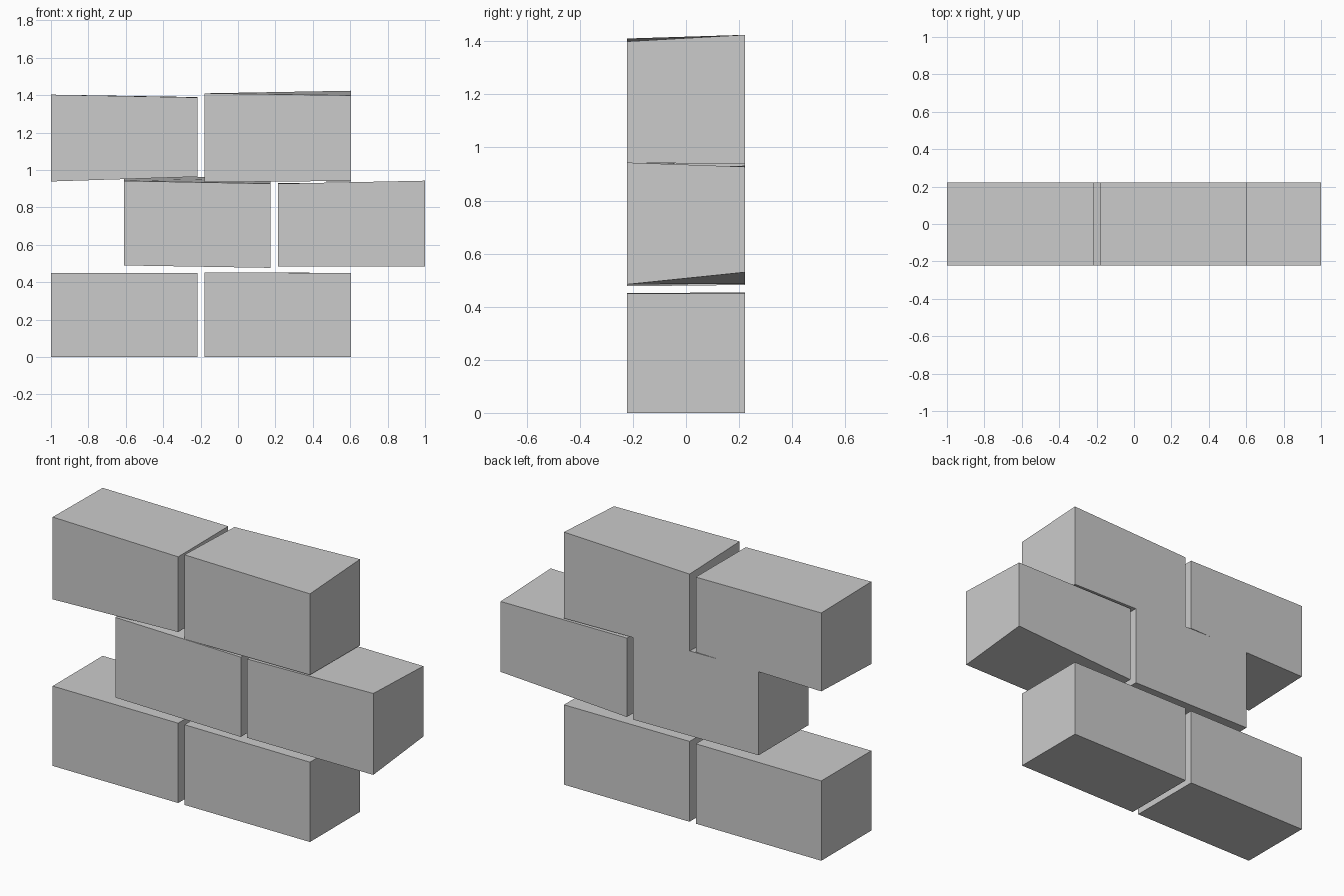
import bpy, bmesh

if "Cube" in bpy.data.objects:
    bpy.data.objects.remove(bpy.data.objects["Cube"])

HALF_DEPTH = 0.223

# One worn stone colour for the whole wall
stone = bpy.data.materials.new("grey_stone")
stone.diffuse_color = (0.6, 0.6, 0.6, 1.0)
stone.use_nodes = True
stone.node_tree.nodes["Principled BSDF"].inputs["Base Color"].default_value = stone.diffuse_color


def brick(name, x0, x1, bottom, top):
    """Box with uneven corner heights: front-left, front-right, back-right, back-left."""
    bm = bmesh.new()
    bmesh.ops.create_cube(bm, size=2)
    for v in bm.verts:
        right, back, up = v.co.x > 0, v.co.y > 0, v.co.z > 0
        corner = (2 if right else 3) if back else (1 if right else 0)
        v.co = (x1 if right else x0,
                HALF_DEPTH if back else -HALF_DEPTH,
                (top if up else bottom)[corner])
    mesh = bpy.data.meshes.new(name)
    bm.to_mesh(mesh)
    bm.free()
    mesh.materials.append(stone)
    obj = bpy.data.objects.new(name, mesh)
    bpy.context.collection.objects.link(obj)


LEFT, RIGHT = (-1.0, -0.217), (-0.178, 0.605)            # bottom and top courses
MID_LEFT, MID_RIGHT = (-0.609, 0.174), (0.213, 1.0)      # middle course, shifted

# Bottom course
brick("bottom_left_brick", *LEFT, [0] * 4, [0.45] * 4)
brick("bottom_right_brick", *RIGHT, [0] * 4, [0.452, 0.45, 0.45, 0.453])

# Middle course
brick("middle_left_brick", *MID_LEFT,
      (0.49, 0.477, 0.482, 0.49), (0.942, 0.927, 0.96, 0.967))
brick("middle_right_brick", *MID_RIGHT,
      (0.483, 0.484, 0.53, 0.486), (0.927, 0.943, 0.927, 0.931))

# Top course
brick("top_left_brick", *LEFT,
      (0.939, 0.964, 0.967, 0.955), (1.403, 1.388, 1.39, 1.397))
brick("top_right_brick", *RIGHT,
      (0.935, 0.942, 0.938, 0.95), (1.41, 1.399, 1.424, 1.396))
